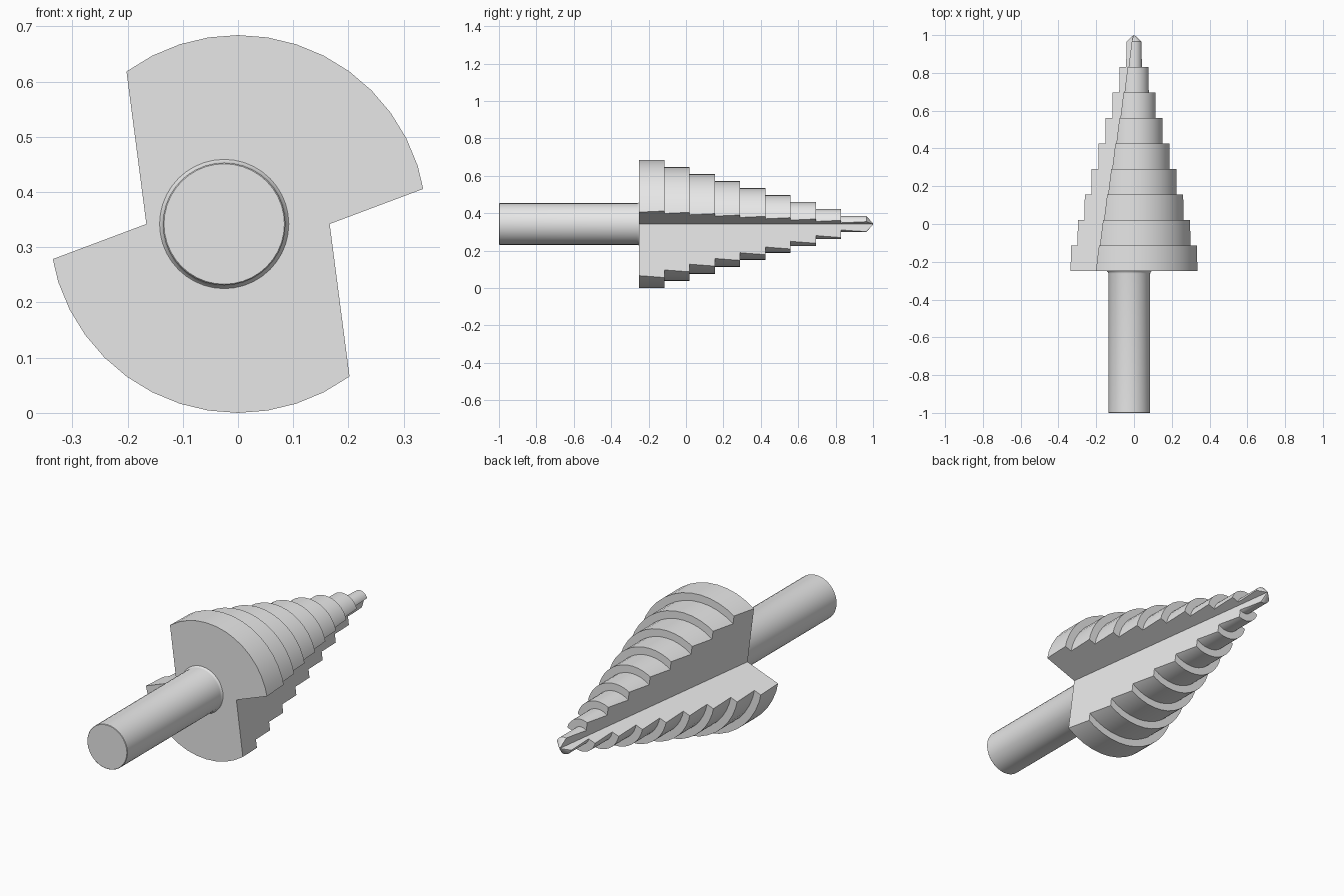
import bpy, bmesh, math

if "Cube" in bpy.data.objects:
    bpy.data.objects.remove(bpy.data.objects["Cube"], do_unlink=True)

SEGS = 40
AXIS_Z = 0.342          # height of the drill axis
BACK, TIP = -0.25, 1.0  # y range of the stepped cone

steel = bpy.data.materials.new("light grey steel")
steel.use_nodes = True
steel.diffuse_color = (0.8, 0.8, 0.8, 1)
steel.node_tree.nodes["Principled BSDF"].inputs["Base Color"].default_value = (0.8, 0.8, 0.8, 1)


def make_object(name, bm):
    bmesh.ops.recalc_face_normals(bm, faces=bm.faces[:])
    mesh = bpy.data.meshes.new(name)
    bm.to_mesh(mesh)
    bm.free()
    mesh.materials.append(steel)
    obj = bpy.data.objects.new(name, mesh)
    bpy.context.collection.objects.link(obj)
    return obj


def loft(name, rings):
    """Closed solid through a series of point rings."""
    bm = bmesh.new()
    loops = [[bm.verts.new(p) for p in ring] for ring in rings]
    n = len(rings[0])
    for a, b in zip(loops, loops[1:]):
        for i in range(n):
            j = (i + 1) % n
            bm.faces.new((a[i], a[j], b[j], b[i]))
    bm.faces.new(loops[0])
    bm.faces.new(loops[-1])
    return make_object(name, bm)


def lathe(name, profile, x0=0.0):
    """Solid of revolution about the y direction from (y, radius) pairs."""
    angles = [2 * math.pi * i / SEGS for i in range(SEGS)]
    return loft(name, [[(x0 + r * math.sin(a), y, AXIS_Z + r * math.cos(a))
                        for a in angles] for y, r in profile])


def activate(obj):
    bpy.ops.object.select_all(action='DESELECT')
    obj.select_set(True)
    bpy.context.view_layer.objects.active = obj


# Stepped cone: nine equal steps and a short bevelled point
profile = []
for i in range(9):
    radius = AXIS_Z - 0.0375 * i
    y = BACK + 0.135 * i
    profile += [(y, radius), (y + 0.135, radius)]
profile.append((TIP, 0.003))
cone = lathe("stepped_cone", profile)

# Two V-shaped flutes, opposite each other, closing in on the axis at the tip
LEDGE, WALL = math.atan2(0.063, 0.168), math.atan2(-0.277, 0.036)


def flute_section(y, side):
    vx = 0.166 - 0.1312 * (y - BACK)
    points = [(vx, 0)] + [(vx + 2 * math.cos(a), 2 * math.sin(a)) for a in (LEDGE, WALL)]
    return [(side * x, y, AXIS_Z + side * z) for x, z in points]


for side in (1, -1):
    cutter = loft("flute_cutter", [flute_section(y, side) for y in (BACK - 0.05, TIP + 0.01)])
    cutter.hide_render = True
    cut = cone.modifiers.new("flute", 'BOOLEAN')
    cut.operation = 'DIFFERENCE'
    cut.solver = 'EXACT'
    cut.object = cutter
    activate(cone)
    bpy.ops.object.modifier_apply(modifier=cut.name)
    bpy.data.objects.remove(cutter, do_unlink=True)

# Round shank, set slightly off the axis, with a small fillet at its root
shank = lathe("shank", [(-1.0, 0.109), (-0.998, 0.111), (-0.262, 0.111),
                        (-0.255, 0.1125), (BACK, 0.117), (BACK + 0.01, 0.117)], x0=-0.025)

for obj in (cone, shank):
    activate(obj)
    bpy.ops.object.shade_smooth_by_angle(angle=math.radians(30))
